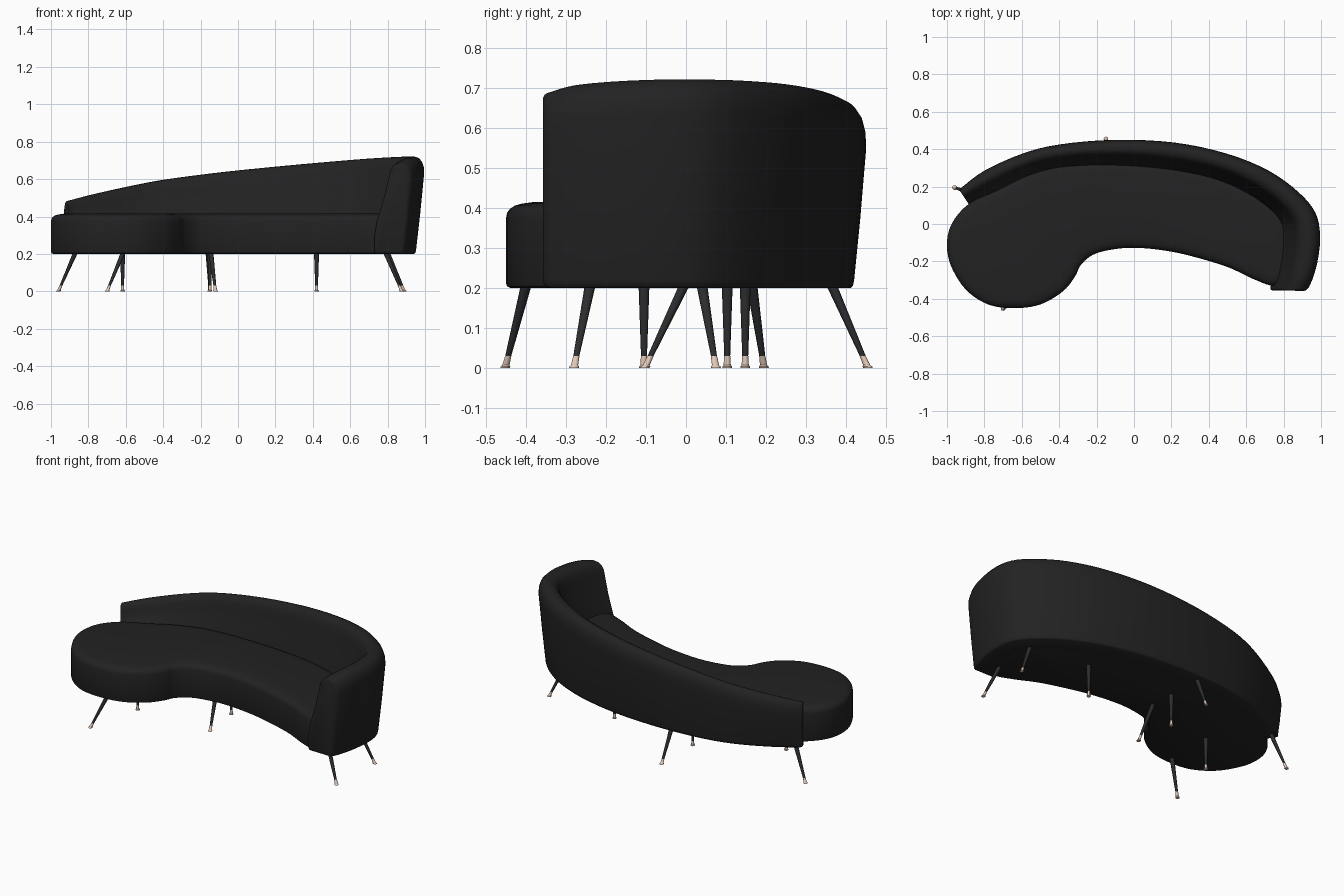
import bpy, math
from mathutils import Vector

if "Cube" in bpy.data.objects:
    bpy.data.objects.remove(bpy.data.objects["Cube"])


def material(name, rgb):
    m = bpy.data.materials.new(name)
    m.diffuse_color = (*rgb, 1)
    m.use_nodes = True
    m.node_tree.nodes["Principled BSDF"].inputs["Base Color"].default_value = m.diffuse_color
    return m


fabric = material("black_fabric", (0.016, 0.016, 0.016))
leg_black = material("leg_black", (0.025, 0.026, 0.028))
brass = material("pale_brass", (0.75, 0.58, 0.48))


def spline(points, steps, closed=False):
    """Catmull-Rom through points of any dimension."""
    n, out = len(points), []
    get = (lambda i: Vector(points[i % n])) if closed else \
          (lambda i: Vector(points[min(max(i, 0), n - 1)]))
    for i in range(n if closed else n - 1):
        a, b, c, d = (get(i + k) for k in (-1, 0, 1, 2))
        for s in range(steps):
            t = s / steps
            out.append(0.5 * (2 * b + (c - a) * t + (2 * a - 5 * b + 4 * c - d) * t * t
                              + (3 * b - a - 3 * c + d) * t ** 3))
    if not closed:
        out.append(Vector(points[-1]))
    return out


def loft(name, rings, mat, angle=40):
    """Skin closed rings of equal length and cap both ends."""
    n = len(rings[0])
    verts = [v for r in rings for v in r]
    faces = [(k * n + i, k * n + (i + 1) % n, (k + 1) * n + (i + 1) % n, (k + 1) * n + i)
             for k in range(len(rings) - 1) for i in range(n)]
    faces += [tuple(reversed(range(n))), tuple(range(len(verts) - n, len(verts)))]
    me = bpy.data.meshes.new(name)
    me.from_pydata([tuple(v) for v in verts], [], faces)
    me.materials.append(mat)
    ob = bpy.data.objects.new(name, me)
    bpy.context.collection.objects.link(ob)
    bpy.ops.object.select_all(action='DESELECT')
    ob.select_set(True)
    bpy.context.view_layer.objects.active = ob
    bpy.ops.object.mode_set(mode='EDIT')
    bpy.ops.mesh.select_all(action='SELECT')
    bpy.ops.mesh.normals_make_consistent(inside=False)
    bpy.ops.object.mode_set(mode='OBJECT')
    bpy.ops.object.shade_smooth_by_angle(angle=math.radians(angle))
    return ob


# Seat: kidney outline with a rounded top edge
outline = spline([
    (-1.0, -0.1), (-0.98, -0.22), (-0.9, -0.35), (-0.78, -0.43), (-0.64, -0.45),
    (-0.5, -0.43), (-0.38, -0.36), (-0.315, -0.28), (-0.285, -0.22), (-0.22, -0.165),
    (-0.12, -0.137), (0.0, -0.127), (0.15, -0.14), (0.3, -0.17), (0.5, -0.23),
    (0.64, -0.295), (0.75, -0.33), (0.82, -0.28), (0.84, -0.15), (0.82, 0.0),
    (0.75, 0.09), (0.62, 0.18), (0.42, 0.26), (0.2, 0.305), (-0.1, 0.325),
    (-0.38, 0.315), (-0.57, 0.265), (-0.74, 0.18), (-0.88, 0.11), (-0.97, 0.01)], 5, True)
normals = []
for i in range(len(outline)):
    d = (outline[(i + 1) % len(outline)] - outline[i - 1]).normalized()
    normals.append(Vector((-d.y, d.x)))
seat_profile = [(0.012, 0.2), (0.003, 0.204), (0, 0.212), (0, 0.375), (0.003, 0.388),
                (0.010, 0.398), (0.022, 0.406), (0.04, 0.411), (0.07, 0.415)]
loft("seat", [[(*(p + q * inset), z) for p, q in zip(outline, normals)]
              for inset, z in seat_profile], fabric)

# Backrest: outer xy, inner xy at seat level, top height
stations = spline([
    (-0.918, 0.198, -0.865, 0.118, 0.485), (-0.8, 0.285, -0.73, 0.165, 0.517),
    (-0.6, 0.375, -0.56, 0.25, 0.56), (-0.4, 0.425, -0.38, 0.295, 0.597),
    (-0.1, 0.45, -0.12, 0.305, 0.635), (0.22, 0.435, 0.16, 0.285, 0.667),
    (0.5, 0.375, 0.42, 0.235, 0.692), (0.72, 0.285, 0.6, 0.155, 0.709),
    (0.88, 0.17, 0.72, 0.07, 0.718), (0.97, 0.06, 0.775, 0.0, 0.721),
    (0.995, -0.06, 0.785, -0.07, 0.721), (0.985, -0.18, 0.775, -0.19, 0.716),
    (0.96, -0.28, 0.755, -0.285, 0.706), (0.935, -0.338, 0.74, -0.335, 0.69)], 4)


def section(st, shift=Vector((0, 0)), scale=1.0):
    o, inner, h = Vector(st[0:2]), Vector(st[2:4]), st[4]
    low = min(0.38, h - 0.12)
    prof = [(0.26, 0.2), (0.225, 0.205), (0.205, 0.22), (0.1, 0.2 + (h - 0.29) * 0.5),
            (0.0, h - 0.09), (0.01, h - 0.055), (0.06, h - 0.026), (0.14, h - 0.008),
            (0.25, h), (0.38, h - 0.002), (0.5, h - 0.014), (0.58, h - 0.036),
            (0.63, h - 0.075), (0.78, (h - 0.075 + low) / 2), (0.97, low),
            (1.04, 0.3), (1.05, 0.212), (1.01, 0.2)]
    mid = (0.2 + h) / 2
    ring = []
    for u, z in prof:
        u = 0.5 + (u - 0.5) * scale
        # keep the rounding a constant absolute size vertically
        z = mid + (z - mid) * (1 - (1 - scale) * 0.35)
        ring.append((*(o.lerp(inner, u) + shift), z))
    return ring


def end_caps(st, neighbour):
    d = (Vector(st[0:2]) - Vector(neighbour[0:2])).normalized()
    return [section(st, d * s, f) for s, f in
            ((0.010, 0.975), (0.018, 0.92), (0.022, 0.83))]


rings = [section(s) for s in stations]
rings = end_caps(stations[0], stations[1])[::-1] + rings + end_caps(stations[-1], stations[-2])
loft("backrest", rings, fabric, 50)


# Legs: tapered black shafts with flared metal tips
def lathe(name, foot, top, profile, mat):
    rings = []
    for z, r in profile:
        c = Vector(foot).lerp(Vector(top), z / 0.205)
        rings.append([(c.x + r * math.cos(a), c.y + r * math.sin(a), z)
                      for a in (k * math.tau / 16 for k in range(16))])
    loft(name, rings, mat)


legs = {
    "left_leg": ((-0.96, 0.195), (-0.87, 0.165)),
    "front_left_leg": ((-0.70, -0.452), (-0.615, -0.40)),
    "back_leg": ((-0.15, 0.455), (-0.16, 0.365)),
    "front_middle_leg": ((-0.12, -0.103), (-0.145, -0.005)),
    "right_front_leg": ((0.875, -0.28), (0.79, -0.24)),
    "right_back_leg": ((0.89, 0.075), (0.80, 0.04)),
    "inner_left_leg": ((-0.617, -0.105), (-0.617, -0.105)),
    "inner_middle_leg": ((-0.15, 0.148), (-0.15, 0.148)),
    "inner_right_leg": ((0.42, 0.103), (0.42, 0.103)),
}
for name, (foot, top) in legs.items():
    lathe(name, foot, top, [(0.03, 0.0075), (0.205, 0.0135)], leg_black)
    lathe(name + "_tip", foot, top, [(0, 0.012), (0.004, 0.012), (0.007, 0.009),
                                     (0.03, 0.0078)], brass)
